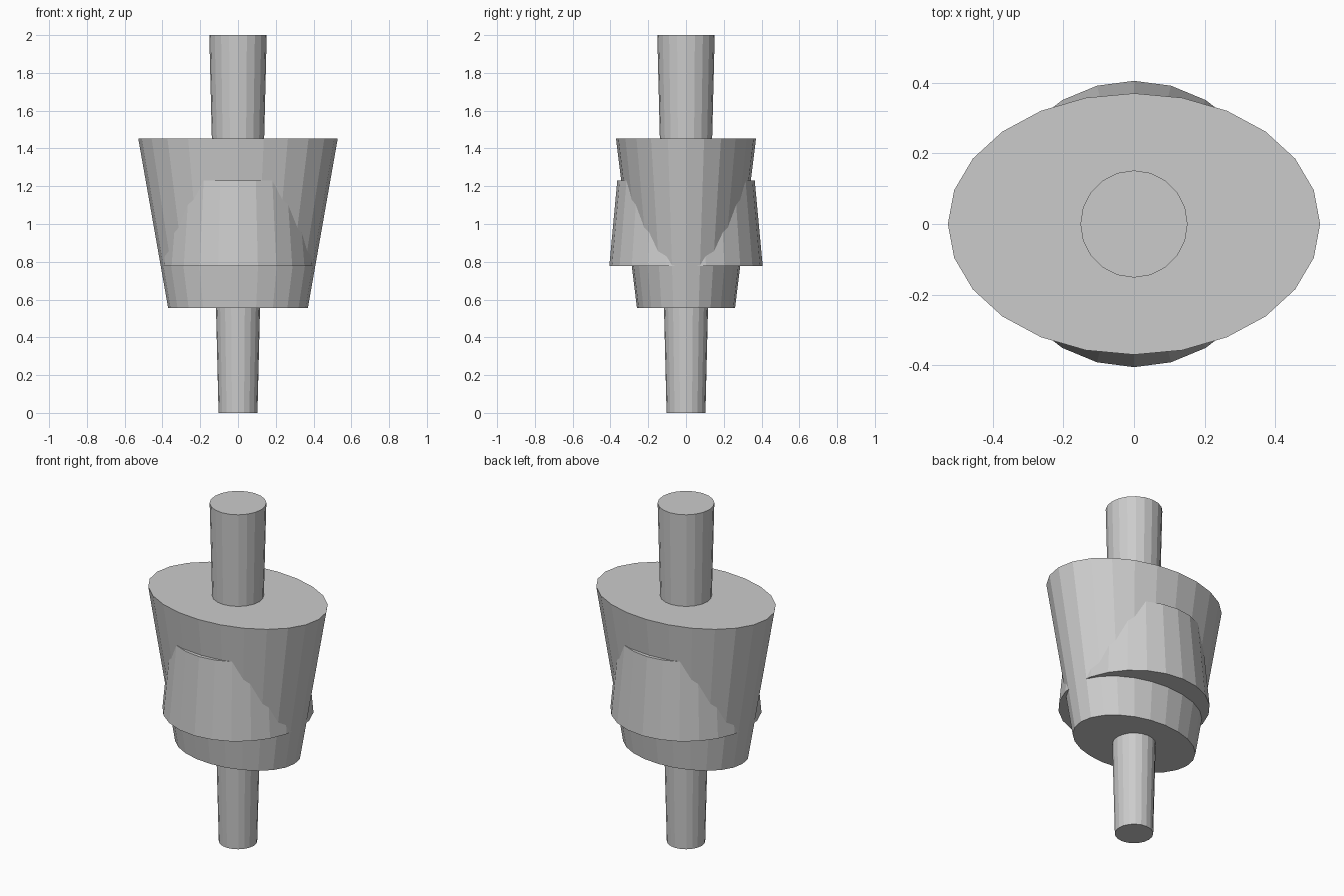
import bpy

cube = bpy.data.objects.get("Cube")
if cube:
    bpy.data.objects.remove(cube, do_unlink=True)

# Single plain grey
grey = bpy.data.materials.new("light_grey")
grey.use_nodes = True
colour = (0.6, 0.6, 0.6, 1.0)
grey.diffuse_color = colour
grey.node_tree.nodes["Principled BSDF"].inputs["Base Color"].default_value = colour


def tapered_part(name, sides, z_low, z_high, r_low, r_high, depth_ratio=1.0):
    """Capped cone section, optionally flattened front to back."""
    bpy.ops.mesh.primitive_cone_add(
        vertices=sides, radius1=r_low, radius2=r_high, depth=z_high - z_low,
        location=(0, 0, (z_low + z_high) / 2))
    part = bpy.context.object
    part.name = name
    part.scale.y = depth_ratio
    bpy.ops.object.transform_apply(location=False, rotation=False, scale=True)
    part.data.materials.append(grey)
    return part


# Long shaft running through the whole model
tapered_part("shaft", 20, 0.0, 2.0, 0.103, 0.152)
# Oval body flaring upward
tapered_part("oval_body", 24, 0.556, 1.452, 0.370, 0.528, 0.702)
# Round collar narrowing upward through the body
tapered_part("round_collar", 24, 0.778, 1.23, 0.406, 0.364)
